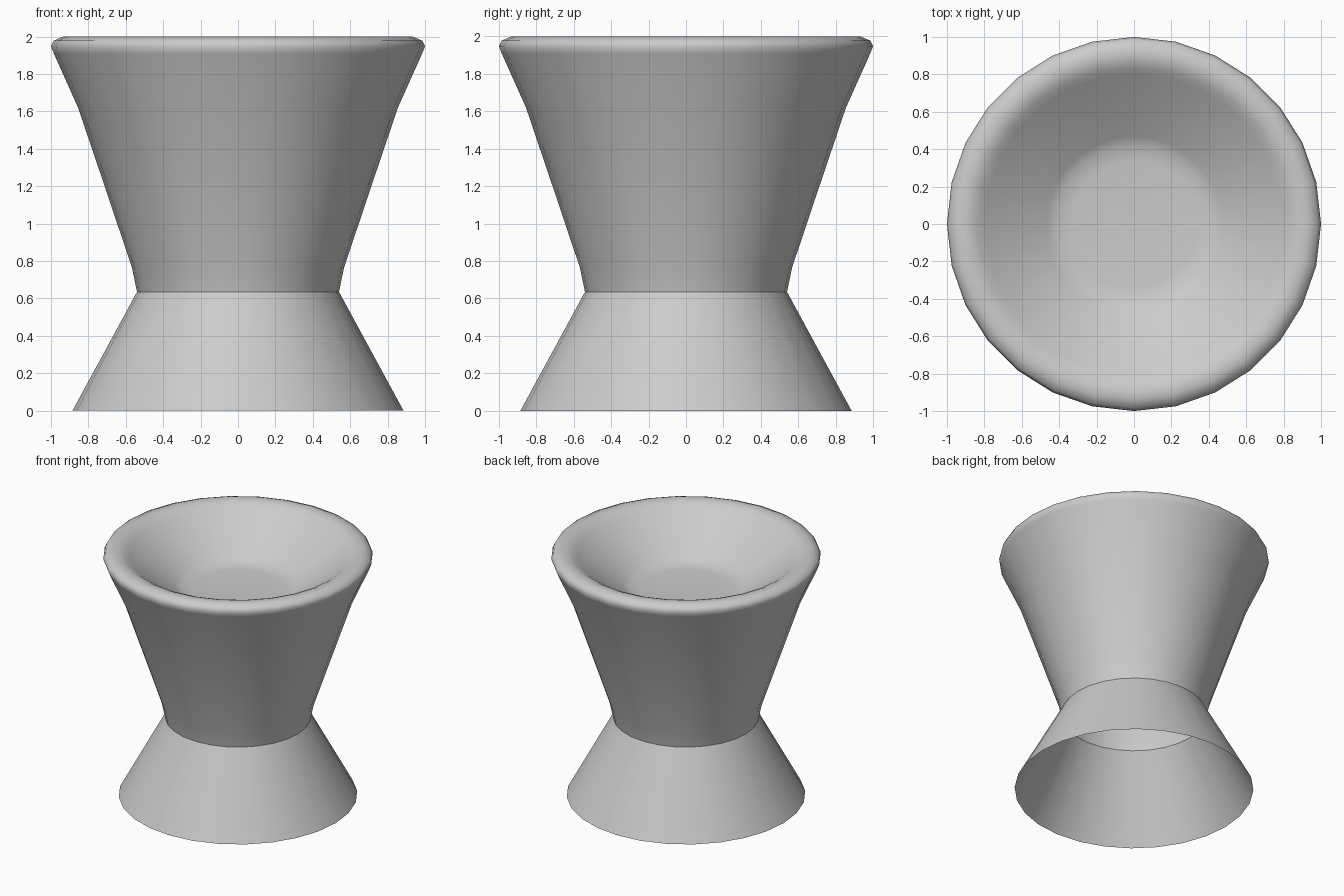
import bpy
import bmesh
import math

SIDES = 28

cube = bpy.data.objects.get("Cube")
if cube:
    bpy.data.objects.remove(cube, do_unlink=True)

grey = bpy.data.materials.new("plain_grey")
grey.use_nodes = True
colour = (0.6, 0.6, 0.6, 1.0)
grey.diffuse_color = colour
grey.node_tree.nodes["Principled BSDF"].inputs["Base Color"].default_value = colour


def lathe(name, profile, cap_end=False):
    """Turn a (radius, height) profile, listed from outside bottom upward, around z."""
    bm = bmesh.new()
    rings = []
    for radius, height in profile:
        ring = []
        for i in range(SIDES):
            a = math.tau * i / SIDES
            ring.append(bm.verts.new((radius * math.cos(a), radius * math.sin(a), height)))
        rings.append(ring)
    for low, high in zip(rings, rings[1:]):
        for i in range(SIDES):
            j = (i + 1) % SIDES
            bm.faces.new((low[i], low[j], high[j], high[i]))
    if cap_end:
        bm.faces.new(rings[-1])
    mesh = bpy.data.meshes.new(name)
    bm.to_mesh(mesh)
    bm.free()
    mesh.materials.append(grey)
    obj = bpy.data.objects.new(name, mesh)
    bpy.context.collection.objects.link(obj)
    bpy.ops.object.select_all(action='DESELECT')
    obj.select_set(True)
    bpy.context.view_layer.objects.active = obj
    bpy.ops.object.shade_smooth_by_angle(angle=math.radians(60))
    return obj


# Flared foot, an open shell
lathe("flared_foot", [(0.885, 0.0), (0.54, 0.635)])

# Cup, open underneath: outer wall, rounded lip, sloping inside and shallow floor
outer_wall = [(0.54, 0.635), (0.567, 0.765), (0.713, 1.2), (0.855, 1.62), (0.985, 1.91)]
lip = [(1.0, 1.948), (0.985, 1.978), (0.935, 2.0), (0.88, 1.995), (0.84, 1.978), (0.80, 1.95)]
inside = [(0.47, 1.715), (0.42, 1.69), (0.34, 1.68)]
lathe("cup", outer_wall + lip + inside, cap_end=True)
